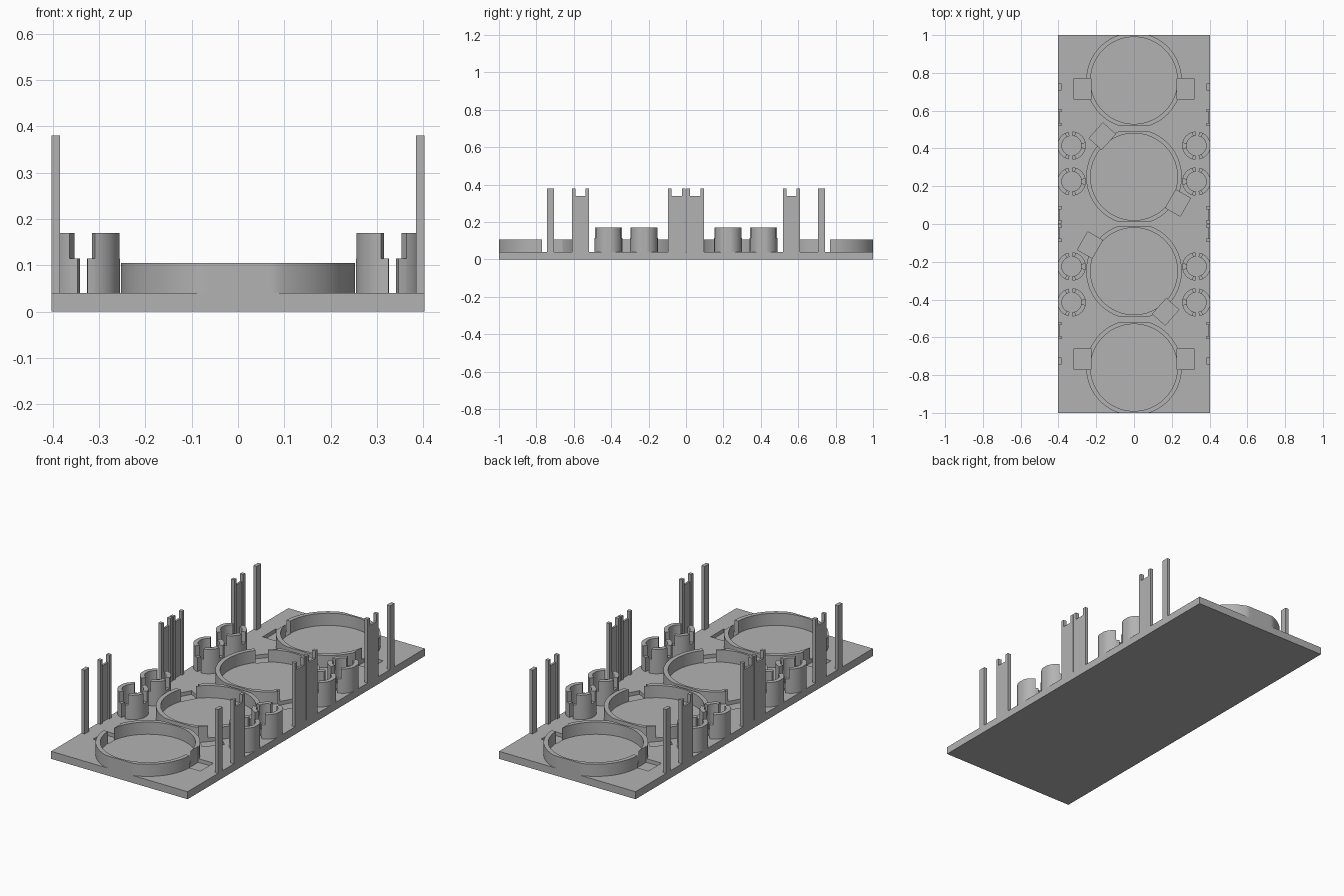
import bpy, bmesh, math
from math import cos, sin, radians
from mathutils import Matrix

cube = bpy.data.objects.get("Cube")
if cube:
    bpy.data.objects.remove(cube, do_unlink=True)

GREY = (0.45, 0.45, 0.45, 1)
mat = bpy.data.materials.new("plain grey")
mat.use_nodes = True
mat.diffuse_color = GREY
mat.node_tree.nodes["Principled BSDF"].inputs["Base Color"].default_value = GREY

HALF_W = 0.403      # half width of the base
TOP = 0.04          # top of the base
POST_H = 0.38


def finish(name, bm):
    bmesh.ops.recalc_face_normals(bm, faces=bm.faces)
    mesh = bpy.data.meshes.new(name)
    bm.to_mesh(mesh)
    bm.free()
    mesh.materials.append(mat)
    obj = bpy.data.objects.new(name, mesh)
    bpy.context.collection.objects.link(obj)
    return obj


def add_box(bm, x0, x1, y0, y1, z0, z1):
    m = Matrix.Translation(((x0 + x1) / 2, (y0 + y1) / 2, (z0 + z1) / 2))
    m = m @ Matrix.Diagonal((abs(x1 - x0), abs(y1 - y0), z1 - z0, 1))
    bmesh.ops.create_cube(bm, size=1, matrix=m)


def add_wall(bm, inner, outer, z0, z1, closed):
    """Upright wall between two matching outlines."""
    rows = [[bm.verts.new((x, y, z)) for x, y in line]
            for line, z in ((inner, z0), (outer, z0), (outer, z1), (inner, z1))]
    n = len(inner)
    for i in range(n if closed else n - 1):
        j = (i + 1) % n
        for k in range(4):
            a, b = rows[k], rows[(k + 1) % 4]
            bm.faces.new((a[i], a[j], b[j], b[i]))
    if not closed:
        bm.faces.new([r[0] for r in rows])
        bm.faces.new([r[-1] for r in rows])


def smooth(obj):
    bpy.ops.object.select_all(action='DESELECT')
    obj.select_set(True)
    bpy.context.view_layer.objects.active = obj
    bpy.ops.object.shade_smooth_by_angle(angle=radians(30))


def cut(obj, cutter):
    bpy.context.view_layer.objects.active = obj
    mod = obj.modifiers.new("pocket", 'BOOLEAN')
    mod.operation = 'DIFFERENCE'
    mod.solver = 'EXACT'
    mod.object = cutter
    bpy.ops.object.modifier_apply(modifier=mod.name)


# Base plate
bm = bmesh.new()
add_box(bm, -HALF_W, HALF_W, -1, 1, 0, TOP)
base = finish("base_plate", bm)

# Large round holders, trimmed flat at front and back
rings = []
for number, cy in enumerate((-0.76, -0.25, 0.25, 0.76), 1):
    angles = [math.tau * i / 128 for i in range(128)]
    inner = [(0.23 * cos(a), cy + 0.23 * sin(a)) for a in angles]
    outer = [(0.253 * cos(a), cy + max(-0.24, min(0.24, 0.253 * sin(a))))
             for a in angles]
    bm = bmesh.new()
    add_wall(bm, inner, outer, TOP, 0.105, True)
    rings.append(finish(f"round_holder_{number}", bm))

# Finger pockets through holder walls: x, y, turn; repeated half a turn around
pockets = [(-0.272, 0.715, 0), (0.272, 0.715, 0),
           (-0.168, 0.465, -42), (0.233, 0.111, -30)]
bm = bmesh.new()
for x, y, turn in pockets:
    for s in (1, -1):
        m = Matrix.Translation((s * x, s * y, 0.11)) @ Matrix.Rotation(radians(turn), 4, 'Z')
        bmesh.ops.create_cube(bm, size=1, matrix=m @ Matrix.Diagonal((0.09, 0.11, 0.18, 1)))
cutter = finish("pocket_cutter", bm)
cutter.hide_render = True
for obj in [base] + rings:
    cut(obj, cutter)
bpy.data.objects.remove(cutter, do_unlink=True)
for ring in rings:
    smooth(ring)


def add_arc(bm, cx, cy, side, a0, a1, height):
    n = max(2, int((a1 - a0) / 5))
    angles = [radians(a0 + (a1 - a0) * i / n) for i in range(n + 1)]
    lines = []
    for r in (0.052, 0.075):
        lines.append([(side * max(-HALF_W, cx + r * cos(a)), cy + r * sin(a))
                      for a in angles])
    add_wall(bm, lines[0], lines[1], TOP, height, False)


# Small split cups with lower shoulders beside the gaps
TALL, LOW = 0.17, 0.115
SEGMENTS = [(-86, -74, LOW), (-74, -11, TALL), (-11, 11, LOW), (11, 74, TALL),
            (74, 86, LOW), (103, 117, LOW), (117, 243, TALL), (243, 257, LOW)]
for label, side in (("left", -1), ("right", 1)):
    for number, cy in enumerate((-0.415, -0.225, 0.225, 0.415), 1):
        bm = bmesh.new()
        for a0, a1, height in SEGMENTS:
            add_arc(bm, -0.33, cy, side, a0, a1, height)
        smooth(finish(f"{label}_split_cup_{number}", bm))

# Upright posts along both long edges
for label, side in (("left", 1), ("right", -1)):
    x_in, x_web, x_out = side * 0.384, side * 0.392, side * HALF_W
    for end, s in (("front", -1), ("back", 1)):
        bm = bmesh.new()
        add_box(bm, x_in, x_out, s * 0.706, s * 0.744, TOP, POST_H)
        finish(f"{label}_{end}_slim_post", bm)
        for name, y0, y1 in (("outer", 0.518, 0.61), ("middle", 0.003, 0.095)):
            bm = bmesh.new()
            add_box(bm, x_in, x_out, s * y0, s * (y0 + 0.018), TOP, POST_H)
            add_box(bm, x_in, x_out, s * (y1 - 0.018), s * y1, TOP, POST_H)
            add_box(bm, x_web, x_out, s * (y0 + 0.018), s * (y1 - 0.018), TOP, 0.34)
            finish(f"{label}_{end}_{name}_forked_post", bm)
